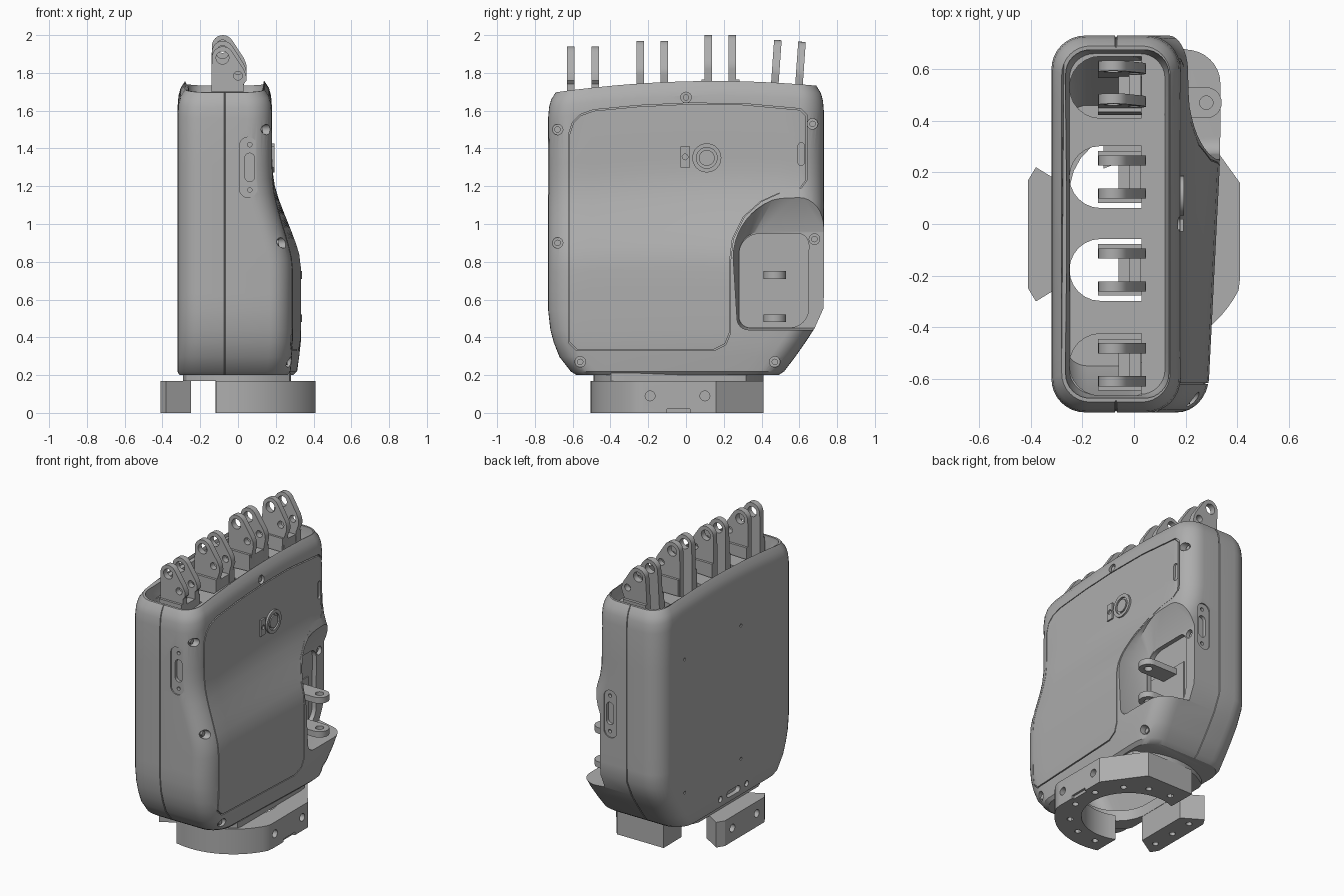
import bpy, bmesh
from math import sin, cos, radians, pi, copysign
from mathutils import Matrix

if "Cube" in bpy.data.objects:
    bpy.data.objects.remove(bpy.data.objects["Cube"])

GREY = (.42, .42, .42, 1)
grey = bpy.data.materials.new("plain grey")
grey.diffuse_color = GREY
grey.use_nodes = True
grey.node_tree.nodes["Principled BSDF"].inputs["Base Color"].default_value = GREY
SEAM, TOP, FLOOR = -.07, 1.757, .2


def build(name, lofts):
    """Make one object from lofts, each a list of matching rings."""
    bm = bmesh.new()
    for rings in lofts:
        loops = [[bm.verts.new(p) for p in ring] for ring in rings]
        n = len(loops[0])
        for a, b in zip(loops, loops[1:]):
            for i in range(n):
                j = (i + 1) % n
                bm.faces.new((a[i], a[j], b[j], b[i]))
        bm.faces.new(loops[0][::-1])
        bm.faces.new(loops[-1])
    bmesh.ops.recalc_face_normals(bm, faces=bm.faces)
    mesh = bpy.data.meshes.new(name)
    bm.to_mesh(mesh)
    bm.free()
    mesh.materials.append(grey)
    obj = bpy.data.objects.new(name, mesh)
    bpy.context.collection.objects.link(obj)
    return obj


def prism(pts, axis, a, b):
    """Two rings: a flat outline pushed along an axis."""
    place = {"x": lambda p, h: (h, p[0], p[1]),
             "y": lambda p, h: (p[0], h, p[1]),
             "z": lambda p, h: (p[0], p[1], h)}[axis]
    return [[place(p, h) for p in pts] for h in (a, b)]


def arc(cx, cy, r, start, end, n=12):
    angles = [radians(start + (end - start) * i / n) for i in range(n + 1)]
    return [(cx + r * cos(t), cy + r * sin(t)) for t in angles]


def circle(cx, cy, r, n=24):
    return arc(cx, cy, r, 0, 360, n)[:-1]


def stadium(cx, cy, hw, hh):
    return [(x, y + copysign(hh - hw, y - cy)) for x, y in circle(cx, cy, hw, 25)]


def box(a0, a1, b0, b1):
    return [(a0, b0), (a1, b0), (a1, b1), (a0, b1)]


def boolean(obj, cutter, operation="DIFFERENCE"):
    mod = obj.modifiers.new("cut", "BOOLEAN")
    mod.object, mod.operation, mod.solver = cutter, operation, "EXACT"
    bpy.context.view_layer.objects.active = obj
    bpy.ops.object.modifier_apply(modifier=mod.name)
    bpy.data.objects.remove(cutter)


def section(z, x0, x1, y0, y1, r=.13, groove=0, tilt=0):
    """Rounded rectangle at height z, following the arched top."""
    pts = []
    corners = ((x1 - r, y1 - r), (x0 + r, y1 - r), (x0 + r, y0 + r), (x1 - r, y0 + r))
    for k, (cx, cy) in enumerate(corners):
        pts += arc(cx, cy, r, 90 * k, 90 * k + 90, 8)
        if k % 2 == 0:
            s = 1 - k
            pts += [(SEAM + s * d, (y1 if k == 0 else y0) - s * g)
                    for d, g in ((.004, 0), (.002, groove), (-.002, groove), (-.004, 0))]
        else:
            a, b = (y1 - r, y0 + r) if k == 1 else (y0 + r, y1 - r)
            pts += [(x0 if k == 1 else x1, a + (b - a) * i / 12) for i in range(1, 12)]
    drop = (z - FLOOR) / (TOP - FLOOR) * .085
    return [(x + tilt * min(y, .3) * max(x, 0) / x1, y, z - drop * (y - .15) ** 2) for x, y in pts]


# Shell: z, right face x, front y, back y, shrink
rows = [(.2, .29, -.59, .5, .01), (.22, .3, -.61, .52, 0), (.3, .31, -.67, .58, 0),
        (.38, .318, -.7, .635, 0), (.45, .32, -.718, .68, 0), (.56, .32, -.73, .728, 0)]
rows += [(z, x, -.73, .73, s) for z, x, s in (
    (.65, .32, 0), (.77, .32, 0), (.84, .312, 0), (.9, .295, 0), (.97, .27, 0),
    (1.05, .24, 0), (1.13, .212, 0), (1.2, .193, 0), (1.28, .182, 0), (1.36, .18, 0),
    (1.62, .18, 0), (1.68, .18, .005), (1.72, .18, .016), (TOP, .18, .04))]


def shell(shift=0):
    return [[(x + shift, y, z) for x, y, z in
             section(z, -.32 + s, x - s, y0 + s, y1 - s, .13 - s / 2, .006, .36 * (x - .18))]
            for z, x, y0, y1, s in rows]


body = build("palm_shell", [shell()])
boolean(body, build("top_recess", [[section(z, -.265 + s, .135 - s, -.675 + s, .675 - s, .095)
                                    for z, s in ((1.67, .015), (1.74, 0), (1.9, 0))]]))
boolean(body, build("cavity", [[section(z, -.27, .07, a, b, .09) for z, a, b in (
    (.24, -.55, .46), (.5, -.67, .65), (1.61, -.67, .67))]]))

# Finger slots through the shelf, and the opening underneath
fingers = [(-.545, 1.94, 0), (-.178, 1.97, 0), (.182, 2, 0), (.53, 1.97, -4)]
slots = [prism(arc(-.13, y, .12, 90, 270) + [(.03, y - .12), (.03, y + .12)], "z", 1.5, 1.85)
         for y, _, _ in fingers]
boolean(body, build("slots", slots))
opening = stadium(-.02, -.03, .23, .38)
boolean(body, build("opening", [prism(opening, "z", .1, .3)]))

# Thumb pocket with sloped upper wall
wide = arc(.33, .5, .06, 270, 180, 6) + arc(.58, .82, .33, 180, 90) + [(.9, 1.17), (.9, .44)]
deep = arc(.34, .51, .06, 270, 180, 6) + arc(.4, .84, .12, 180, 90) + [(.9, .96), (.9, .45)]
boolean(body, build("pocket", [[[(x, *p) for p in pts] for x, pts in (
    (.13, deep), (.215, wide), (.5, wide))]]))
inner = arc(.34, .51, .058, 270, 180, 6) + arc(.39, .84, .108, 180, 90) + arc(.59, .89, .06, 90, 0, 6)
inner += arc(.55, .55, .098, 0, -90, 6)
boolean(body, build("pocket_floor", [prism(inner, "x", .1, .3)]))

# Recess for the large side cover, and the cover itself
outline = [(-.62, .37), (-.62, 1.48), (-.6, 1.54), (-.56, 1.58), (-.49, 1.605), (-.25, 1.628),
           (0, 1.64), (.3, 1.638), (.61, 1.61), (.64, 1.58), (.64, 1.23), (.61, 1.19),
           (.5, 1.165), (.4, 1.12), (.31, 1.04), (.25, .92), (.235, .8), (.235, .42),
           (.21, .36), (.15, .33), (-.58, .33)]
recess = build("cover_recess", [prism(outline, "x", .15, .5)])
boolean(recess, build("recess_floor", [shell(-.012)]))
boolean(body, recess)
smaller = [(y - .01 * (y + .2), z - .01 * (z - 1)) for y, z in outline]
cover = build("side_cover", [shell(.001)])
boolean(cover, build("cover_outline", [prism(smaller, "x", .15, .5)]), "INTERSECT")
boolean(cover, build("port_cut", [prism(stadium(.61, 1.37, .017, .06), "x", .1, .3)]))

# Counterbored screws, side ports and small dimples
screws = [(0, 1.67, .155), (-.68, 1.5, .12), (-.68, .9, .205), (-.56, .27, .25),
          (.47, .27, .28), (.68, .92, .1), (.67, 1.53, .12)]
cuts = [prism(circle(y, z, .028), "x", x, .6) for y, z, x in screws]
cuts += [prism(circle(y, z, .01, 10), "x", -.4, -.31) for y in (.47, -.13) for z in (.45, 1.35)]
cuts += [prism(circle(y, .26, .02), "x", -.4, -.3) for y in (-.19, .09)]
cuts += [prism([(y, x) for x, y in stadium(.26, -.05, .022, .07)], "x", -.4, -.29)]
boolean(body, build("screw_cuts", cuts))
for s, z in ((-1, 1.3), (1, .98)):
    for cut, depth in (([stadium(.055, z, .048, .16)], .722),
                       ([stadium(.062, z, .026, .075), circle(.062, z + .12, .012),
                         circle(.062, z - .12, .012)], .7)):
        boolean(body, build("port_cut", [prism(p, "y", s * depth, s) for p in cut]))
build("screw_heads", [prism(circle(y, z, .017, 12), "x", x - .01, x + .012) for y, z, x in screws])

# Round sensor and its small latch
ring = build("sensor_ring", [prism(circle(.11, 1.35, .077, 32), "x", .16, .194)])
boolean(ring, build("sensor_hole", [prism(circle(.11, 1.35, .055, 32), "x", .182, .3)]))
build("sensor_lens", [prism(circle(.11, 1.35, .042, 32), "x", .16, .193)])
latch = build("sensor_latch", [prism(box(-.03, .02, 1.3, 1.41), "x", .16, .192)])
boolean(latch, build("latch_hole", [prism(circle(-.005, 1.355, .015), "x", .182, .3)]))

# Finger brackets: paired lugs on flanged feet
for i, (yc, top, lean) in enumerate(fingers):
    side = [(-.14, 1.56), (.03, 1.56), (.03, 1.74), (.046, top - .18), (.043, top - .15), (.03, top - .12)]
    side += arc(-.08, top - .058, .058, 30, 180, 10) + [(-.14, top - .13)]
    lugs = [prism(side, "y", y - .02, y + .02) for y in (yc - .064, yc + .064)]
    bracket = build(f"finger_bracket_{i + 1}", lugs)
    for hole in (circle(-.082, top - .06, .034), circle(0, top - .155, .023)):
        boolean(bracket, build("pin_hole", [prism(hole, "y", yc - .2, yc + .2)]))
    feet = [prism(box(-.139, .029, 1.57, top - .235), "y", yc + s * .05, yc + s * .1) for s in (-1, 1)]
    foot = build(f"finger_foot_{i + 1}", feet + [
        prism(box(-.06, .028, 1.58, 1.65), "y", yc - .07, yc + .07),
        prism(box(-.02, .028, 1.62, top - .25), "y", yc - .05, yc + .05)])
    turn = (Matrix.Translation((0, yc, 1.68)) @ Matrix.Rotation(radians(lean), 4, "X")
            @ Matrix.Translation((0, -yc, -1.68)))
    for obj in (bracket, foot):
        obj.data.transform(turn)

# Thumb lugs and mounting plate in the pocket
lug = [(.09, .41)] + arc(.28, .47, .06, -90, 90) + [(.09, .53)]
thumb = build("thumb_lugs", [prism(lug, "z", z - .02, z + .02) for z in (.5, .73)])
boolean(thumb, build("thumb_hole", [prism(circle(.28, .47, .026), "z", .4, .9)]))
build("thumb_plate", [prism(box(.29, .6, .47, .77), "x", .095, .107)])

# Neck collar
collar = build("collar", [prism([(max(-.29, min(.28, x)), y) for x, y in circle(0, -.04, .45, 48)],
                                "z", .168, .21)])
boolean(collar, build("opening", [prism(opening, "z", .1, .3)]))

# Split wrist mount: open ring and separate clamp block
mount = arc(0, -.05, .455, -105, -27, 16) + [(.41, -.22), (.41, .16), (.23, .41), (-.12, .41)]
mount += arc(0, -.05, .29, 114, -114, 32)
wrist = build("wrist_ring", [prism(mount, "z", 0, .17)])
for cut in ([prism(circle(.36 * cos(t), -.05 + .36 * sin(t), .02, 12), "z", -.1, .03)
             for t in (radians(a) for a in (-95, -70, -45, -15, 15, 45, 70, 95))],
            [prism(circle(y, .09, .026), "x", .37, .5) for y in (-.19, .1)],
            [prism(box(-.1, .02, -.1, .02), "x", .395, .5)]):
    boolean(wrist, build("wrist_cut", cut))
block = [(-.41, .17), (-.38, .22), (-.25, .14), (-.25, -.22), (-.38, -.3), (-.41, -.25)]
clamp = build("clamp_block", [prism(block, "z", 0, .17)])
boolean(clamp, build("clamp_holes", [prism(circle(-.34, y, .02, 12), "z", -.1, .03)
                                     for y in (-.2, -.04, .12)]
                     + [prism(circle(y, .09, .026), "x", -.5, -.37) for y in (-.17, .09)]))

# Smooth curves, crisp edges
bpy.ops.object.select_all(action="DESELECT")
for obj in bpy.context.collection.objects:
    if obj.type == "MESH" and grey.name in obj.data.materials:
        obj.select_set(True)
        bpy.context.view_layer.objects.active = obj
bpy.ops.object.shade_smooth_by_angle(angle=pi / 6)
